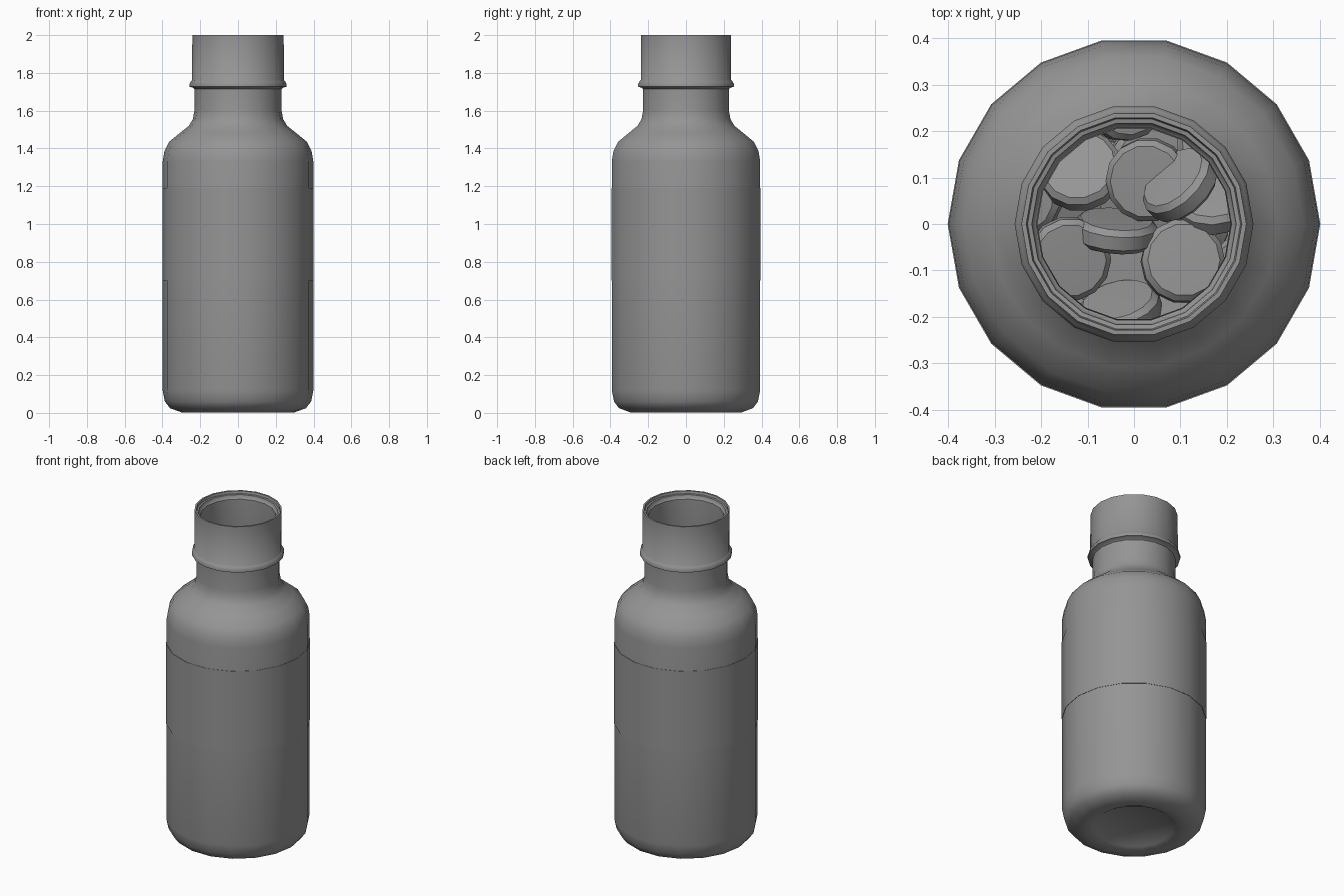
import bpy, bmesh, math, random
from mathutils import Vector, Euler

if "Cube" in bpy.data.objects:
    bpy.data.objects.remove(bpy.data.objects["Cube"])

SIDES = 18
random.seed(7)

# One dark grey for every part
GREY = bpy.data.materials.new("dark_grey")
GREY.diffuse_color = (0.30, 0.30, 0.30, 1)
GREY.use_nodes = True
GREY.node_tree.nodes["Principled BSDF"].inputs["Base Color"].default_value = GREY.diffuse_color


def finish(bm, name, angle=35):
    bmesh.ops.recalc_face_normals(bm, faces=bm.faces)
    me = bpy.data.meshes.new(name)
    bm.to_mesh(me)
    bm.free()
    me.materials.append(GREY)
    ob = bpy.data.objects.new(name, me)
    bpy.context.collection.objects.link(ob)
    bpy.ops.object.select_all(action='DESELECT')
    ob.select_set(True)
    bpy.context.view_layer.objects.active = ob
    bpy.ops.object.shade_smooth_by_angle(angle=math.radians(angle))
    return ob


def lathe(name, profile, closed=False, sides=SIDES, angle=35):
    """Revolve (radius, z) points around z; points with radius 0 become poles."""
    bm = bmesh.new()
    rings = []
    for r, z in profile:
        if r == 0:
            rings.append([bm.verts.new((0, 0, z))] * sides)
        else:
            rings.append([bm.verts.new((r * math.cos(2 * math.pi * i / sides),
                                        r * math.sin(2 * math.pi * i / sides), z))
                          for i in range(sides)])
    pairs = list(zip(rings, rings[1:]))
    if closed:
        pairs.append((rings[-1], rings[0]))
    for a, b in pairs:
        for i in range(sides):
            j = (i + 1) % sides
            bm.faces.new(list(dict.fromkeys((a[i], a[j], b[j], b[i]))))
    return finish(bm, name, angle)


# Bottle shell: recessed base, body, shoulder, neck ring, mouth, inner wall
outer = [(0, 0.035), (0.19, 0.033), (0.225, 0.012), (0.255, 0.002), (0.30, 0.003),
         (0.36, 0.025), (0.387, 0.06), (0.399, 0.12), (0.399, 1.33),
         (0.39, 1.385), (0.365, 1.435), (0.31, 1.48), (0.26, 1.52),
         (0.239, 1.555), (0.231, 1.60), (0.231, 1.715), (0.24, 1.722), (0.257, 1.727),
         (0.257, 1.742), (0.25, 1.755), (0.243, 1.762), (0.242, 2.0)]
inner = [(0.232, 2.0), (0.229, 1.985), (0.220, 1.983), (0.217, 1.965), (0.210, 1.96),
         (0.208, 1.58), (0.22, 1.53), (0.29, 1.465),
         (0.345, 1.415), (0.37, 1.37), (0.377, 1.32), (0.377, 0.13),
         (0.36, 0.08), (0.30, 0.05), (0, 0.05)]
lathe("bottle", [(0, 0.035)] + [(r, max(z, 0)) for r, z in outer[1:]] + inner, angle=50)

# Label band wrapped around the body
lathe("label", [(0.401, 0.70), (0.401, 1.19), (0.398, 1.19), (0.398, 0.70)], closed=True)

# Tablet shape, shared by every pill
tablet = lathe("pill", [(0, -0.03), (0.078, -0.027), (0.09, -0.015),
                        (0.09, 0.015), (0.078, 0.027), (0, 0.03)], sides=14, angle=40)

# Top pills seen through the mouth: position and tilt in degrees
TOP_Z = 0.80
pills = [((-0.14, -0.075, TOP_Z), (8, 6, 0)), ((0.105, -0.08, TOP_Z), (-6, 5, 0)),
         ((0.03, 0.095, TOP_Z), (8, -8, 0)), ((0.10, 0.085, TOP_Z + 0.06), (-58, 0, 45)),
         ((-0.04, -0.015, TOP_Z - 0.02), (-72, 0, -5)), ((-0.115, 0.115, TOP_Z - 0.06), (-25, -8, 0)),
         ((-0.02, -0.08, TOP_Z - 0.10), (5, 0, 0)), ((-0.03, -0.185, TOP_Z - 0.02), (-60, 0, 15)),
         ((0.08, -0.20, TOP_Z - 0.03), (-58, 0, 15)), ((0.17, 0.05, TOP_Z - 0.04), (-40, 25, 30))]

# Jumbled pile below
tries = 0
while len(pills) < 100 and tries < 6000:
    tries += 1
    a, r = random.uniform(0, 2 * math.pi), 0.275 * math.sqrt(random.random())
    p = Vector((r * math.cos(a), r * math.sin(a), random.uniform(0.14, TOP_Z - 0.08)))
    if all((p - Vector(q)).length > 0.125 for q, _ in pills):
        pills.append((p, (random.uniform(-40, 40), random.uniform(-40, 40), random.uniform(0, 180))))

for k, (pos, rot) in enumerate(pills):
    ob = tablet if k == 0 else tablet.copy()
    if k:
        bpy.context.collection.objects.link(ob)
    ob.name = f"pill_{k + 1}"
    ob.location = pos
    ob.rotation_euler = Euler([math.radians(v) for v in rot])
